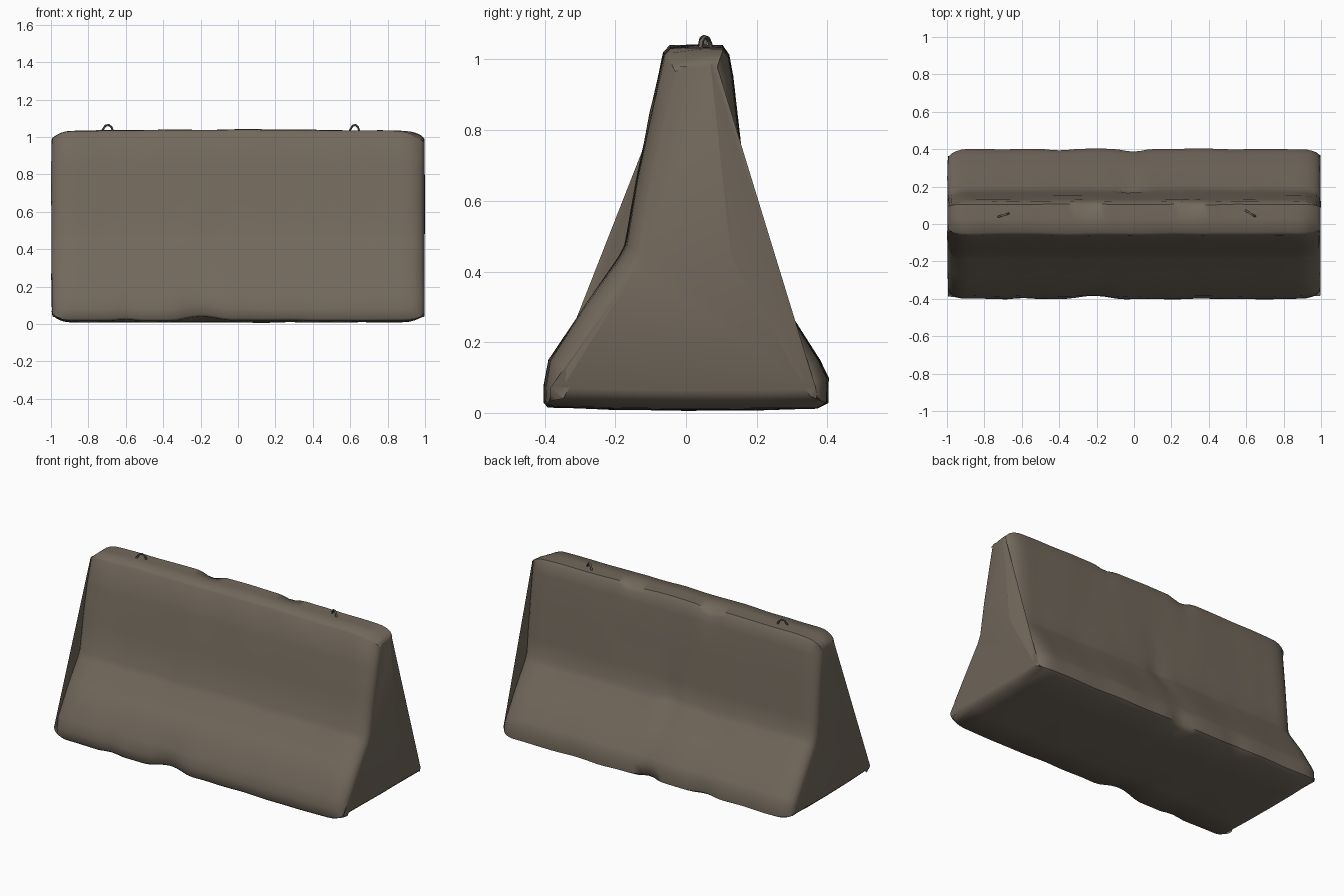
import bpy, bmesh, math
from mathutils import Vector, noise

cube = bpy.data.objects.get("Cube")
if cube:
    bpy.data.objects.remove(cube)


def material(name, rgb):
    m = bpy.data.materials.new(name)
    m.use_nodes = True
    m.diffuse_color = (*rgb, 1)
    m.node_tree.nodes["Principled BSDF"].inputs["Base Color"].default_value = (*rgb, 1)
    return m


def finish(bm, name, mat, angle):
    bmesh.ops.recalc_face_normals(bm, faces=bm.faces)
    mesh = bpy.data.meshes.new(name)
    bm.to_mesh(mesh)
    bm.free()
    mesh.materials.append(mat)
    ob = bpy.data.objects.new(name, mesh)
    bpy.context.collection.objects.link(ob)
    bpy.ops.object.select_all(action='DESELECT')
    ob.select_set(True)
    bpy.context.view_layer.objects.active = ob
    bpy.ops.object.shade_smooth_by_angle(angle=math.radians(angle))
    return ob


concrete = material("weathered concrete", (0.17, 0.14, 0.107))
steel = material("dull steel", (0.13, 0.115, 0.095))

# Barrier cross-section (y, z), counter-clockwise from the front bottom edge
profile = [(-.39, .017), (-.2, .012), (0, .008), (.2, .01), (.37, .014), (.4, .03),
           (.4, .1), (.375, .15), (.29, .285), (.2, .42), (.182, .455), (.17, .56),
           (.15, .77), (.132, .95), (.122, 1.01), (.105, 1.035), (.03, 1.036),
           (-.045, 1.034), (-.062, 1.015), (-.1, .85), (-.138, .66), (-.172, .475),
           (-.19, .44), (-.28, .31), (-.385, .15), (-.4, .08), (-.402, .03)]
count = len(profile)

# Chipped places: centre, radius, depth
chips = [((-.2, -.4, .03), .16, .025), ((0, .4, .05), .11, .025), ((-.02, .19, .44), .09, .02),
         ((-.25, .12, 1.02), .1, .025), ((.3, .12, 1.03), .09, .015),
         ((-.4, .4, .05), .12, .015), ((.97, -.03, 1.03), .09, .02), ((-.6, -.4, .05), .1, .012)]


def worn(p):
    """Shift a point by gentle unevenness and by the nearby chips."""
    q = p + noise.noise_vector(p * 5) * .006
    inward = Vector((0, -p.y, .5 - p.z)).normalized()
    for centre, radius, depth in chips:
        d = (p - Vector(centre)).length / radius
        if d < 1:
            q += inward * depth * (1 - d * d) ** 2
    if p.z > .9:
        q.z += .004 - .009 * p.x * p.x
    return q


# Barrier body: sections along x, shrunk toward both ends for the worn edges
inner = [-.92 + 1.84 * i / 46 for i in range(47)]
ends = [(.95, .01), (.975, .022), (.99, .037), (.996, .055)]
stations = ([(-x, s) for x, s in reversed(ends)] + [(x, .002 if abs(x) > .9 else 0) for x in inner] + ends)
bm = bmesh.new()
rings = []
for x, shrink in stations:
    ring = []
    for i, (y, z) in enumerate(profile):
        a, b = Vector(profile[i - 1]), Vector(profile[(i + 1) % count])
        t = (b - a).normalized()
        # step along the inward normal of the outline
        y2, z2 = y - t.y * shrink, z + t.x * shrink
        ring.append(bm.verts.new(worn(Vector((x, y2, z2)))))
    rings.append(ring)
for r, s in zip(rings, rings[1:]):
    for i in range(count):
        j = (i + 1) % count
        bm.faces.new((r[i], r[j], s[j], s[i]))
for ring in (rings[0], rings[-1]):
    bm.faces.new(ring)
finish(bm, "barrier_body", concrete, 50)


# Lifting loops: bent bars standing slightly askew on the top
def lifting_loop(name, x, y, turn):
    path = [(-.036, -.02), (-.03, .008), (-.014, .03), (.004, .034), (.02, .022), (.034, -.02)]
    c, s = math.cos(turn), math.sin(turn)
    bm = bmesh.new()
    rings = []
    for i, (u, h) in enumerate(path):
        a, b = Vector(path[max(i - 1, 0)]), Vector(path[min(i + 1, 5)])
        t = (b - a).normalized()
        ring = []
        for k in range(6):
            w = math.tau * k / 6
            du, dv, dh = -t.y * math.cos(w), math.sin(w), t.x * math.cos(w)
            pu, pv = u + .006 * du, .006 * dv
            ring.append(bm.verts.new((x + pu * c - pv * s, y + pu * s + pv * c, 1.03 + h + .006 * dh)))
        rings.append(ring)
    for r, q in zip(rings, rings[1:]):
        for k in range(6):
            n = (k + 1) % 6
            bm.faces.new((r[k], r[n], q[n], q[k]))
    bm.faces.new(rings[0])
    bm.faces.new(rings[-1])
    finish(bm, name, steel, 60)


lifting_loop("right_lifting_loop", -.695, .048, .3)
lifting_loop("left_lifting_loop", .625, .055, -.55)
